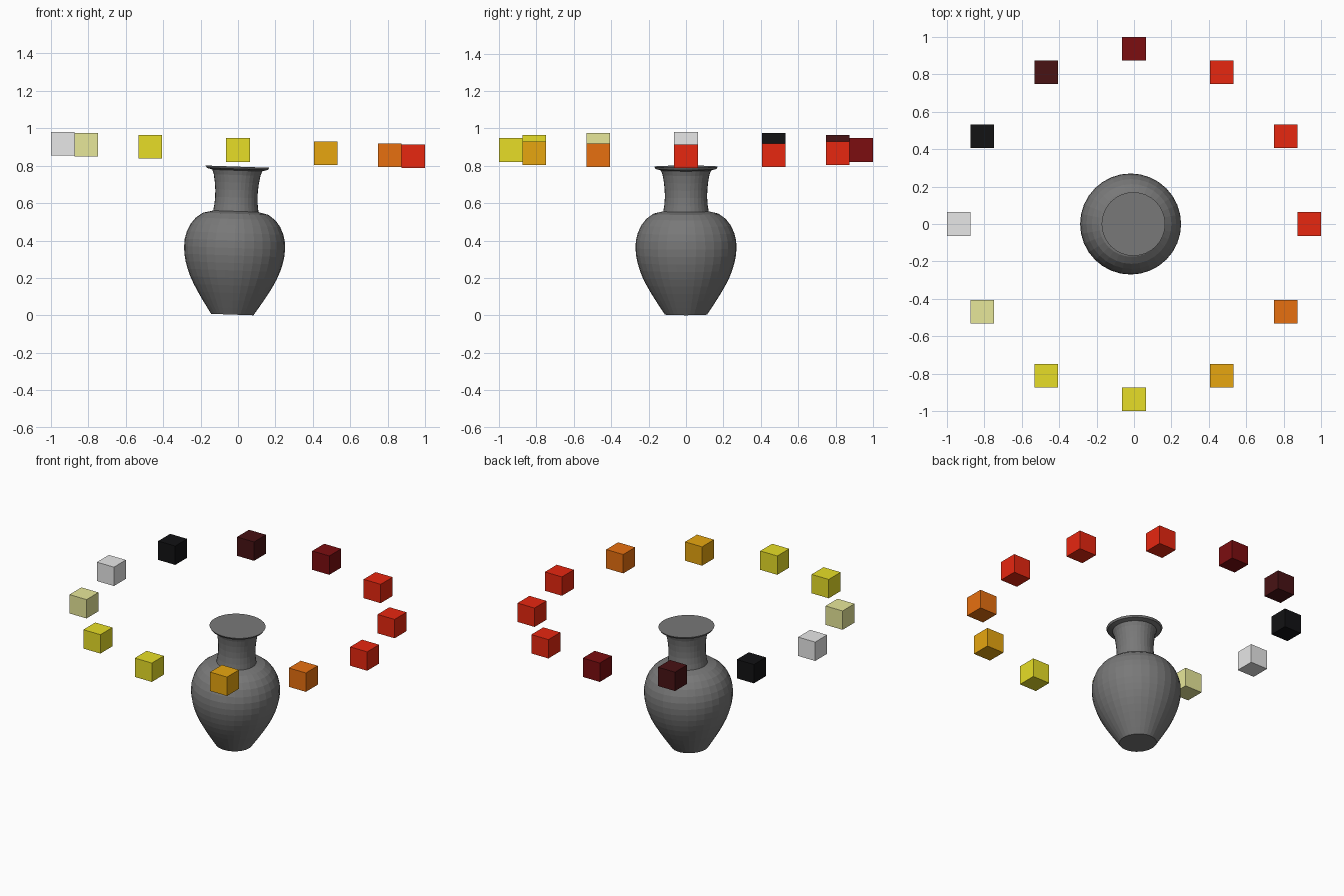
import bpy, bmesh
from math import radians, cos, sin, pi
from mathutils import Matrix, Vector

cube = bpy.data.objects.get("Cube")
if cube:
    bpy.data.objects.remove(cube, do_unlink=True)


def material(name, rgb):
    m = bpy.data.materials.new(name)
    m.use_nodes = True
    m.diffuse_color = (*rgb, 1)
    m.node_tree.nodes["Principled BSDF"].inputs["Base Color"].default_value = (*rgb, 1)
    return m


def add_object(name, bm, mat):
    mesh = bpy.data.meshes.new(name)
    bmesh.ops.recalc_face_normals(bm, faces=bm.faces)
    bm.to_mesh(mesh)
    bm.free()
    mesh.materials.append(mat)
    obj = bpy.data.objects.new(name, mesh)
    bpy.context.collection.objects.link(obj)
    return obj


COLOURS = {
    "red": (0.8, 0.02, 0.005),
    "dark_red": (0.2, 0.004, 0.005),
    "maroon": (0.065, 0.006, 0.007),
    "black": (0.006, 0.006, 0.007),
    "white": (0.8, 0.8, 0.8),
    "khaki": (0.8, 0.8, 0.32),
    "yellow": (0.8, 0.73, 0.02),
    "amber": (0.8, 0.38, 0.005),
    "orange": (0.8, 0.16, 0.005),
    "vase_grey": (0.19, 0.19, 0.19),
}
mats = {n: material(n, c) for n, c in COLOURS.items()}

# The vase and the ring of cubes share one slight lean about the ring centre
HUB = Vector((0, 0, 0.884))
LEAN = Matrix.Translation(HUB) @ Matrix.Rotation(radians(2), 4, "Y") @ Matrix.Translation(-HUB)

# Vase: spun profile of (radius, height), closed by flat discs
PROFILE = [(0.113, 0.004), (0.137, 0.04), (0.163, 0.08), (0.188, 0.12), (0.211, 0.16),
           (0.231, 0.2), (0.247, 0.24), (0.259, 0.28), (0.267, 0.32), (0.27, 0.36),
           (0.268, 0.4), (0.258, 0.44), (0.24, 0.48), (0.213, 0.515), (0.175, 0.543),
           (0.121, 0.556), (0.116, 0.59), (0.113, 0.63), (0.114, 0.67), (0.118, 0.71),
           (0.125, 0.75), (0.134, 0.775), (0.163, 0.783), (0.17, 0.795)]
SIDES = 32
bm = bmesh.new()
rings = [[bm.verts.new((r * cos(2 * pi * i / SIDES), r * sin(2 * pi * i / SIDES), z))
          for i in range(SIDES)] for r, z in PROFILE]
for low, high in zip(rings, rings[1:]):
    for i in range(SIDES):
        j = (i + 1) % SIDES
        bm.faces.new((low[i], low[j], high[j], high[i]))
bm.faces.new(rings[0])
bm.faces.new(rings[-1])
bm.transform(LEAN)
add_object("vase", bm, mats["vase_grey"])

# Ring of upright cubes, counter-clockwise from +x
RING = ["red", "red", "red", "dark_red", "maroon", "black",
        "white", "khaki", "yellow", "yellow", "amber", "orange"]
for i, colour in enumerate(RING):
    angle = i * pi / 6
    centre = LEAN @ Vector((0.937 * cos(angle), 0.937 * sin(angle), HUB.z))
    bm = bmesh.new()
    bmesh.ops.create_cube(bm, size=0.126, matrix=Matrix.Translation(centre))
    add_object(f"ring_cube_{i + 1}", bm, mats[colour])
